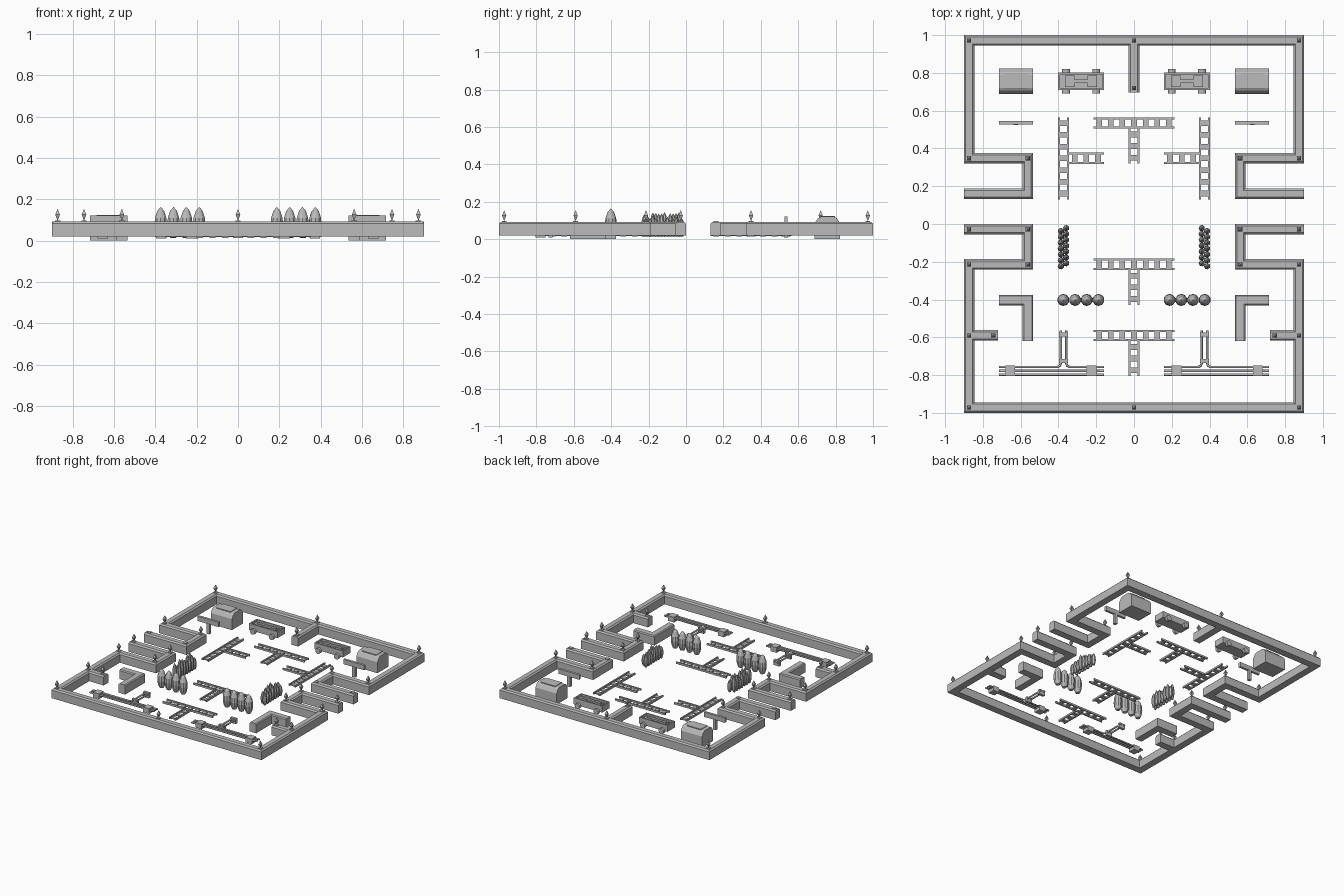
import bpy, bmesh, math, random
from mathutils import Vector

random.seed(4)
old = bpy.data.objects.get("Cube")
if old:
    bpy.data.objects.remove(old, do_unlink=True)

grey = bpy.data.materials.new("stone grey")
grey.use_nodes = True
grey.diffuse_color = (0.5, 0.5, 0.5, 1)
grey.node_tree.nodes["Principled BSDF"].inputs["Base Color"].default_value = (0.5, 0.5, 0.5, 1)


def finish(bm, name, smooth=False):
    bmesh.ops.recalc_face_normals(bm, faces=bm.faces)
    me = bpy.data.meshes.new(name)
    bm.to_mesh(me)
    bm.free()
    ob = bpy.data.objects.new(name, me)
    bpy.context.collection.objects.link(ob)
    me.materials.append(grey)
    for p in me.polygons:
        p.use_smooth = smooth
    return ob


def box(bm, x0, x1, y0, y1, z0, z1):
    vs = bmesh.ops.create_cube(bm, size=1)["verts"]
    for v in vs:
        v.co = Vector(((x0 + x1) / 2 + v.co.x * (x1 - x0),
                       (y0 + y1) / 2 + v.co.y * (y1 - y0),
                       (z0 + z1) / 2 + v.co.z * (z1 - z0)))


def sweep(bm, path, profile):
    """Sweep an (offset, height) profile along a flat path with mitred corners."""
    pts = [Vector(p) for p in path]
    rings = []
    for i, p in enumerate(pts):
        dirs = []
        if i > 0:
            dirs.append((p - pts[i - 1]).normalized())
        if i < len(pts) - 1:
            dirs.append((pts[i + 1] - p).normalized())
        normals = [Vector((-d.y, d.x)) for d in dirs]
        n = sum(normals, Vector((0, 0)))
        n = n / n.length
        n = n / n.dot(normals[0])
        rings.append([bm.verts.new((p.x + n.x * o, p.y + n.y * o, h)) for o, h in profile])
    count = len(profile)
    for a, b in zip(rings, rings[1:]):
        for k in range(count):
            m = (k + 1) % count
            bm.faces.new((a[k], a[m], b[m], b[k]))
    bm.faces.new(rings[0])
    bm.faces.new(rings[-1])


def lathe(bm, x, y, profile, sides):
    """Closed spindle from (radius, height) pairs; zero radius makes a tip."""
    rings = []
    for r, z in profile:
        n = sides if r > 0 else 1
        rings.append([bm.verts.new((x + r * math.cos((k + .5) * math.tau / sides),
                                    y + r * math.sin((k + .5) * math.tau / sides), z))
                      for k in range(n)])
    for a, b in zip(rings, rings[1:]):
        for k in range(sides):
            m = (k + 1) % sides
            quad = [a[k % len(a)], a[m % len(a)], b[m % len(b)], b[k % len(b)]]
            bm.faces.new(list(dict.fromkeys(quad)))


def mirrored(points):
    return points + [(-x, y) for x, y in reversed(points)]


# Outer walls with bevelled tops
W = 0.028
wall = [(-W, .02), (W, .02), (W, .083), (W - .01, .093), (.01 - W, .093), (-W, .083)]
bm = bmesh.new()
upper = [(-.9, .16), (-.562, .16), (-.562, .348), (-.873, .348), (-.873, .972)]
lower = [(-.9, -.028), (-.562, -.028), (-.562, -.214), (-.873, -.214), (-.873, -.972)]
sweep(bm, mirrored(upper), wall)
sweep(bm, mirrored(lower), wall)
sweep(bm, [(0, .972), (0, .695)], wall)
for s in (-1, 1):
    sweep(bm, [(s * .873, -.59), (s * .72, -.59)], wall)
finish(bm, "outer_wall")

# Pointed finials on small square plinths
spots = [(0, .972), (0, .72), (0, -.972)]
for s in (-1, 1):
    spots += [(s * x, y) for x, y in upper[1:] + lower[1:]]
    spots += [(s * .873, .16), (s * .873, -.028), (s * .873, -.59), (s * .745, -.59)]
bm = bmesh.new()
for x, y in spots:
    box(bm, x - .013, x + .013, y - .013, y + .013, .09, .098)
    if abs(y - .16) > .01:
        lathe(bm, x, y, [(0, .096), (.016, .126), (0, .155)], 4)
finish(bm, "wall_finials")


# Railway tracks: two rails with cross ties
def track(bm, x0, x1, y0, y1):
    along_x = x1 - x0 > y1 - y0
    a0, a1, c = (x0, x1, (y0 + y1) / 2) if along_x else (y0, y1, (x0 + x1) / 2)

    def bar(p, q, r, t, z0, z1):
        box(bm, *((p, q, r, t) if along_x else (r, t, p, q)), z0, z1)
    for s in (-1, 1):
        m = c + s * .0245
        bar(a0, a1, m - .005, m + .005, .018, .032)
    n = round((a1 - a0) / .065)
    step = (a1 - a0) / n
    for k in range(n):
        m = a0 + (k + .5) * step
        bar(m - .015, m + .015, c - .024, c + .024, .014, .025)


bm = bmesh.new()
for y in (.535, -.213, -.59):
    track(bm, -.215, .215, y - .03, y + .03)
    track(bm, -.03, .03, y - .215, y - .03)
for s in (-1, 1):
    track(bm, s * .373 - .03, s * .373 + .03, .13, .565)
    xs = sorted((s * .345, s * .16))
    track(bm, xs[0], xs[1], .318, .378)
finish(bm, "railway_tracks")

# Tall cypress trees and a hedge of small ones
tree = [(0, .004), (.5, .03), (.85, .2), (1, .42), (.9, .65), (.55, .87), (0, 1)]
for side, s in (("left", 1), ("right", -1)):
    bm = bmesh.new()
    for k in range(4):
        lathe(bm, s * (.188 + k * .062), -.402, [(r * .032, .012 + h * .152) for r, h in tree], 10)
    finish(bm, side + "_cypress_trees")
    bm = bmesh.new()
    for k in range(14):
        top = random.uniform(.1, .148)
        x = s * (.373 + (.014 if k % 2 else -.014))
        y = -.022 - k * .0155
        lathe(bm, x, y, [(r * .017, .012 + h * (top - .012)) for r, h in tree], 7)
    finish(bm, side + "_small_shrubs")

    # Corner hedge
    bm = bmesh.new()
    hedge = [(-W, 0), (W, 0), (W, .066), (W - .007, .073), (.007 - W, .073), (-W, .066)]
    sweep(bm, [(s * .715, -.403), (s * .562, -.403), (s * .562, -.62)], hedge)
    finish(bm, side + "_corner_hedge")

    # House with a gambrel roof
    bm = bmesh.new()
    end = [(-.068, 0), (.068, 0), (.068, .085), (.05, .112), (.035, .12),
           (-.035, .12), (-.05, .112), (-.068, .085)]
    sweep(bm, [(s * .534, .756), (s * .715, .756)], end)
    box(bm, s * .625 - .06, s * .625 + .06, .716, .796, .1, .124)
    finish(bm, side + "_house")

    # Signpost
    bm = bmesh.new()
    box(bm, s * .625 - .09, s * .625 + .09, .526, .544, .085, .122)
    box(bm, s * .625 - .012, s * .625 + .012, .524, .546, .008, .09)
    finish(bm, side + "_signpost")

    # Wagon: body, raised rim, seats and wheels
    bm = bmesh.new()
    cx, cy = s * .28, .756
    box(bm, cx - .122, cx + .122, cy - .046, cy + .046, .03, .062)
    for t in (-1, 1):
        box(bm, cx - .122, cx + .122, cy + t * .041 - .005, cy + t * .041 + .005, .06, .08)
        box(bm, cx + t * .117 - .005, cx + t * .117 + .005, cy - .046, cy + .046, .06, .08)
        box(bm, cx + t * .06 - .025, cx + t * .06 + .025, cy - .03, cy + .03, .06, .072)
    box(bm, cx - .08, cx + .08, cy - .01, cy + .01, .06, .078)
    finish(bm, side + "_wagon")
    for i, wx in enumerate((-.08, .08)):
        for j, wy in enumerate((-.053, .053)):
            bpy.ops.mesh.primitive_cylinder_add(vertices=16, radius=.021, depth=.022,
                                                location=(cx + wx, cy + wy, .031),
                                                rotation=(math.pi / 2, 0, 0))
            wheel = bpy.context.object
            wheel.name = f"{side}_wheel_{i * 2 + j + 1}"
            wheel.data.materials.append(grey)

    # Pipes, bent where the stem meets the run, with clamp blocks
    cu = bpy.data.curves.new(side + "_pipes", "CURVE")
    cu.dimensions = "3D"
    cu.bevel_depth = .0065
    cu.bevel_resolution = 1
    cu.use_fill_caps = True
    runs = [[(.16, -.778), (.715, -.778)], [(.16, -.797), (.715, -.797)]]
    for t, far in ((-1, .16), (1, .715)):
        x = .373 + t * .014
        runs.append([(x, -.565), (x, -.735), (x + t * .005, -.75), (x + t * .018, -.757), (far, -.757)])
    for run in runs:
        sp = cu.splines.new("POLY")
        sp.points.add(len(run) - 1)
        for p, (x, y) in zip(sp.points, run):
            p.co = (s * x, y, .038, 1)
    cu.materials.append(grey)
    bpy.context.collection.objects.link(bpy.data.objects.new(side + "_pipes", cu))
    bm = bmesh.new()
    for x, y, hx, hy in ((.225, -.777, .026, .027), (.655, -.777, .026, .027),
                         (.373, -.725, .024, .01), (.373, -.585, .024, .01)):
        box(bm, s * x - hx, s * x + hx, y - hy, y + hy, .01, .05)
    finish(bm, side + "_pipe_clamps")
